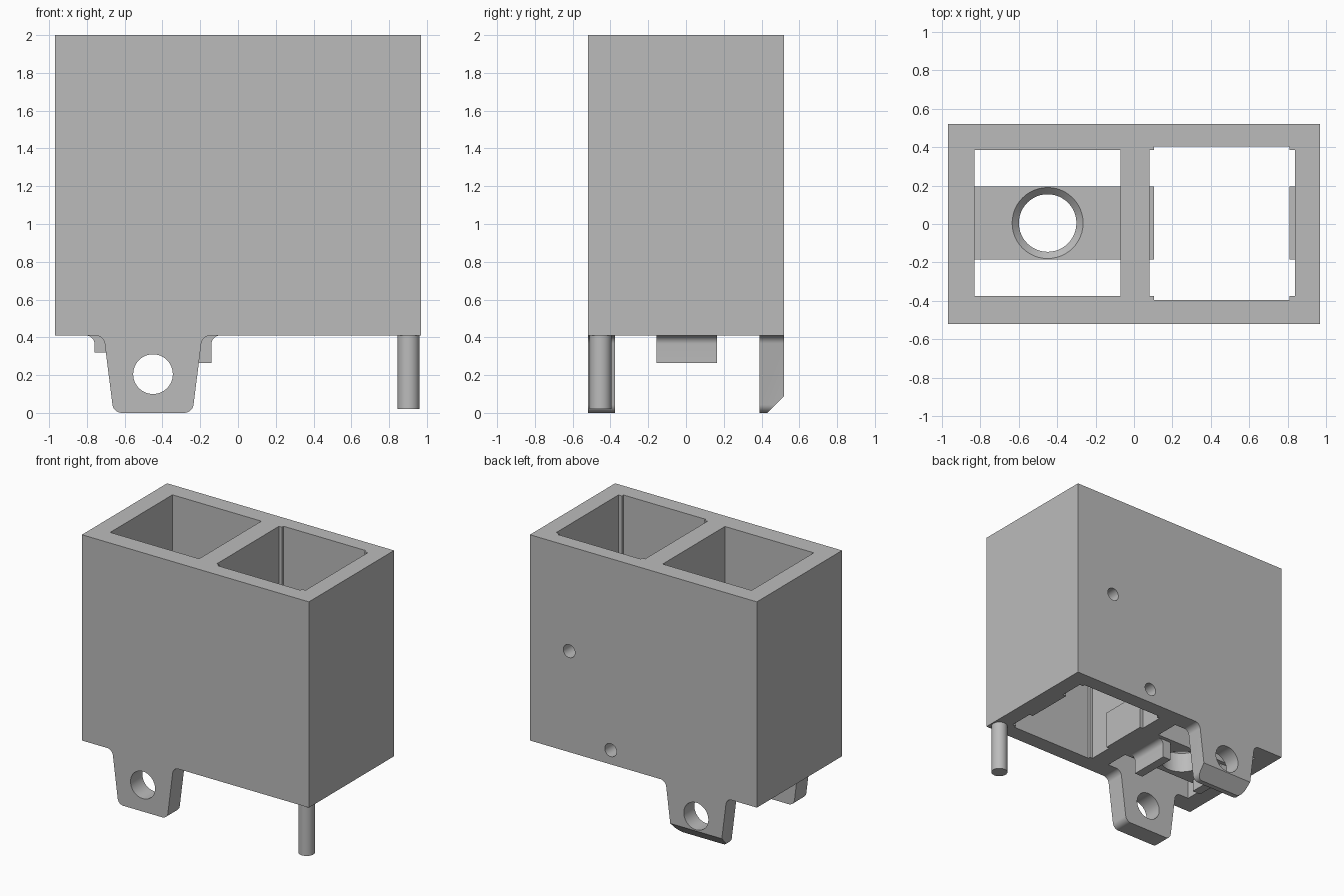
import bpy, bmesh, math
from mathutils import Vector, Matrix

if "Cube" in bpy.data.objects:
    bpy.data.objects.remove(bpy.data.objects["Cube"])

grey = bpy.data.materials.new("plain grey")
grey.diffuse_color = (0.5, 0.5, 0.5, 1)
grey.use_nodes = True
grey.node_tree.nodes["Principled BSDF"].inputs["Base Color"].default_value = grey.diffuse_color


def finish(name, bm):
    bmesh.ops.recalc_face_normals(bm, faces=bm.faces)
    me = bpy.data.meshes.new(name)
    bm.to_mesh(me)
    bm.free()
    me.materials.append(grey)
    ob = bpy.data.objects.new(name, me)
    bpy.context.collection.objects.link(ob)
    return ob


def box(name, x0, x1, y0, y1, z0, z1):
    bm = bmesh.new()
    bmesh.ops.create_cube(bm, size=1)
    for v in bm.verts:
        v.co = Vector(((x0 + x1) / 2 + v.co.x * (x1 - x0),
                       (y0 + y1) / 2 + v.co.y * (y1 - y0),
                       (z0 + z1) / 2 + v.co.z * (z1 - z0)))
    return finish(name, bm)


def cylinder(name, centre, r0, r1, depth, axis="Z"):
    bm = bmesh.new()
    rot = Matrix.Rotation(math.pi / 2, 4, "X") if axis == "Y" else Matrix()
    bmesh.ops.create_cone(bm, cap_ends=True, segments=48, radius1=r0, radius2=r1,
                          depth=depth, matrix=Matrix.Translation(centre) @ rot)
    return finish(name, bm)


def prism(name, profile, y0, y1):
    """Extrude an x-z outline along y."""
    bm = bmesh.new()
    face = bm.faces.new([bm.verts.new((x, y0, z)) for x, z in profile])
    ext = bmesh.ops.extrude_face_region(bm, geom=[face])
    for v in ext["geom"]:
        if isinstance(v, bmesh.types.BMVert):
            v.co.y = y1
    return finish(name, bm)


def arc(cx, cz, r, a0, a1, n=8):
    return [(cx + r * math.cos(math.radians(a0 + (a1 - a0) * i / n)),
             cz + r * math.sin(math.radians(a0 + (a1 - a0) * i / n))) for i in range(n + 1)]


def cut(target, *cutters):
    for c in cutters:
        m = target.modifiers.new("cut", "BOOLEAN")
        m.operation, m.solver, m.object = "DIFFERENCE", "EXACT", c
        bpy.context.view_layer.objects.active = target
        bpy.ops.object.modifier_apply(modifier=m.name)
        bpy.data.objects.remove(c)


BASE = 0.41

# Housing with two open shafts; the right shaft has relieved corners
housing = box("housing", -0.97, 0.97, -0.52, 0.52, BASE, 2)
cut(housing,
    box("left_shaft", -0.83, -0.07, -0.375, 0.385, 0, 3),
    box("right_shaft", 0.08, 0.84, -0.375, 0.385, 0, 3),
    box("right_shaft_wide", 0.105, 0.81, -0.395, 0.405, 0, 3))
# Two pin holes in the back wall
cut(housing,
    cylinder("pin_hole", (0.635, 0.5, 1.19), 0.05, 0.05, 0.3, "Y"),
    cylinder("pin_hole", (0.28, 0.5, 0.52), 0.05, 0.05, 0.3, "Y"))

# Guide pads low in the right shaft
box("guide_pad_inner", 0.07, 0.105, -0.185, 0.195, BASE, 0.70)
box("guide_pad_outer", 0.81, 0.85, -0.185, 0.195, BASE, 0.70)

# Cross beam in the left shaft with a countersunk hole
beam = box("cross_beam", -0.84, -0.06, -0.185, 0.195, BASE, 0.60)
cut(beam,
    cylinder("beam_hole", (-0.45, 0.005, 0.5), 0.15, 0.15, 1),
    cylinder("beam_countersink", (-0.45, 0.005, 0.585), 0.14, 0.20, 0.06))

# Filleted stops under the beam
for name, side, z in (("stop_left", -1, 0.32), ("stop_right", 1, 0.265)):
    pts = [(0.24, BASE), (0.24, z), (0.31, z)] + arc(0.355, BASE - 0.045, 0.045, 180, 90)
    prism(name, [(-0.45 + side * x, zz) for x, zz in pts], -0.155, 0.165)

# Mounting lugs: tapered outline, rounded foot, flared root
half = arc(0.305, BASE - 0.05, 0.05, 90, 172) + arc(0.165, 0.05, 0.05, -8, -90)
outline = [(-0.45 + x, z) for x, z in half] + [(-0.45 - x, z) for x, z in reversed(half)]
for name, y0, y1 in (("front_lug", -0.52, -0.375), ("back_lug", 0.39, 0.52)):
    lug = prism(name, outline, y0, y1)
    cut(lug, cylinder("lug_hole", (-0.45, (y0 + y1) / 2, 0.205), 0.105, 0.105, 0.4, "Y"))
    if name == "back_lug":
        # Bevelled outer foot
        bm = bmesh.new()
        bm.from_mesh(lug.data)
        res = bmesh.ops.bisect_plane(bm, geom=bm.verts[:] + bm.edges[:] + bm.faces[:],
                                     plane_co=(0, 0.52, 0.09), plane_no=(0, 1, -1),
                                     clear_outer=True)
        edges = [e for e in res["geom_cut"] if isinstance(e, bmesh.types.BMEdge)]
        bmesh.ops.contextual_create(bm, geom=edges)
        bm.to_mesh(lug.data)
        bm.free()

# Locating pin
cylinder("locating_pin", (0.903, -0.452, 0.22), 0.058, 0.058, 0.40)

# Smooth the round surfaces, keep the edges crisp
for ob in bpy.context.scene.objects:
    ob.select_set(True)
bpy.context.view_layer.objects.active = housing
bpy.ops.object.shade_smooth_by_angle(angle=math.radians(30))
